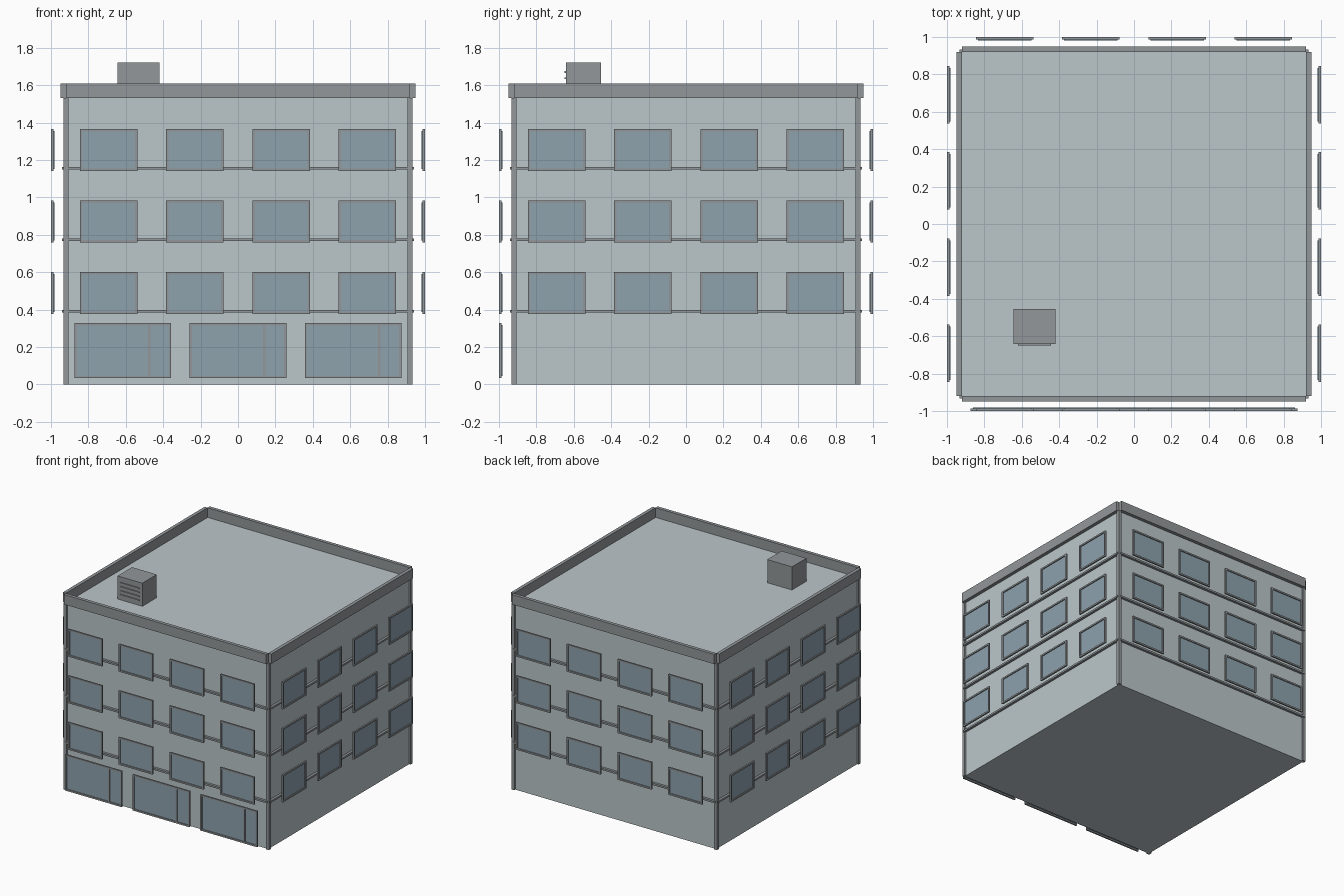
import bpy, bmesh
from mathutils import Matrix
from math import pi

if "Cube" in bpy.data.objects:
    bpy.data.objects.remove(bpy.data.objects["Cube"])


def material(name, rgb):
    m = bpy.data.materials.new(name)
    m.diffuse_color = (*rgb, 1)
    m.use_nodes = True
    m.node_tree.nodes["Principled BSDF"].inputs["Base Color"].default_value = m.diffuse_color
    return m


WALL = material("pale_wall", (0.50, 0.57, 0.59))
TRIM = material("grey_trim", (0.29, 0.31, 0.32))
GLASS = material("blue_glass", (0.27, 0.36, 0.42))


def add_box(bm, x0, x1, y0, y1, z0, z1):
    size = Matrix.Diagonal((x1 - x0, y1 - y0, z1 - z0, 1))
    centre = Matrix.Translation(((x0 + x1) / 2, (y0 + y1) / 2, (z0 + z1) / 2))
    bmesh.ops.create_cube(bm, size=1, matrix=centre @ size)


def build(name, boxes, mat, quarter_turns=0):
    """One object from a list of boxes laid out on the front, turned about z."""
    bm = bmesh.new()
    for b in boxes:
        add_box(bm, *b)
    bm.transform(Matrix.Rotation(quarter_turns * pi / 2, 4, 'Z'))
    mesh = bpy.data.meshes.new(name)
    bm.to_mesh(mesh)
    bm.free()
    mesh.materials.append(mat)
    obj = bpy.data.objects.new(name, mesh)
    bpy.context.collection.objects.link(obj)
    return obj


def frame_boxes(x0, x1, z0, z1, t=0.013):
    y = (-1.0, -0.987)
    return [(x0, x1, *y, z0, z0 + t), (x0, x1, *y, z1 - t, z1),
            (x0, x0 + t, *y, z0 + t, z1 - t), (x1 - t, x1, *y, z0 + t, z1 - t)]


def glass_box(x0, x1, z0, z1, t=0.011):
    return (x0 + t, x1 - t, -0.992, -0.981, z0 + t, z1 - t)


W = 0.92        # half width of the walls
ROOF = 1.53
FLOOR = 0.3825  # storey height

# Main block with flat roof
build("walls", [(-W, W, -W, W, 0, ROOF)], WALL)

# Corner posts
for sx in (-1, 1):
    for sy in (-1, 1):
        cx, cy, r = sx * W, sy * W, 0.0135
        build("corner_post", [(cx - r, cx + r, cy - r, cy + r, 0, ROOF)], TRIM)

sides = ("front", "right", "back", "left")
for turn, side in enumerate(sides):
    # Parapet strip and floor bands
    build(side + "_parapet", [(-W, W, -0.948, -W, ROOF, 1.61)], TRIM, turn)
    build(side + "_floor_bands",
          [(-W, W, -0.94, -W, i * FLOOR + 0.001, i * FLOOR + 0.016)
           for i in (1, 2, 3)], TRIM, turn)

    # Upper windows, four per storey, standing proud of the wall
    frames, panes = [], []
    for i in (1, 2, 3):
        z0 = i * FLOOR - 0.007
        for k in range(4):
            cx = (k - 1.5) * 0.4613
            rect = (cx - 0.154, cx + 0.154, z0, z0 + 0.225)
            frames += frame_boxes(*rect)
            panes.append(glass_box(*rect))
    build(side + "_window_frames", frames, TRIM, turn)
    build(side + "_window_glass", panes, GLASS, turn)

# Shop windows on the front, each with an off-centre mullion
frames, panes = [], []
for cx in (-0.615, 0, 0.615):
    rect = (cx - 0.258, cx + 0.258, 0.033, 0.328)
    frames += frame_boxes(*rect)
    frames.append((cx + 0.134, cx + 0.146, -1.0, -0.987, 0.046, 0.315))
    panes.append(glass_box(*rect))
build("shop_window_frames", frames, TRIM)
build("shop_window_glass", panes, GLASS)

# Rooftop air unit with louvre slats
build("air_unit", [(-0.645, -0.42, -0.642, -0.455, ROOF, 1.72)], TRIM)
build("air_unit_slats",
      [(-0.62, -0.445, -0.65, -0.642, z, z + 0.009)
       for z in (1.568, 1.6, 1.633, 1.666)], TRIM)
